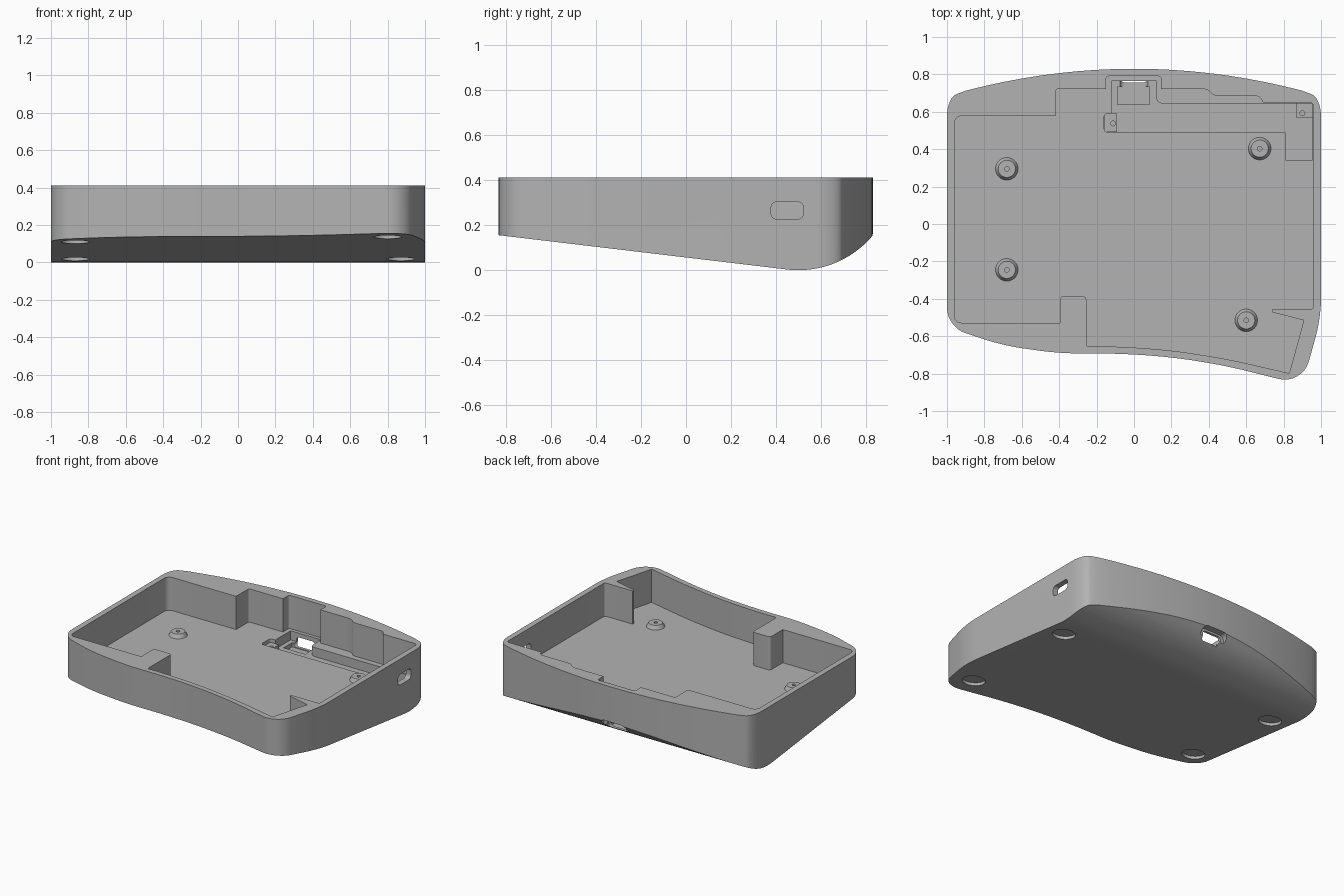
import bpy, bmesh, math
from mathutils import Vector, Matrix

cube = bpy.data.objects.get("Cube")
if cube:
    bpy.data.objects.remove(cube, do_unlink=True)

grey = bpy.data.materials.new("case_grey")
grey.use_nodes = True
grey.diffuse_color = (0.45, 0.45, 0.45, 1)
grey.node_tree.nodes["Principled BSDF"].inputs["Base Color"].default_value = (0.45, 0.45, 0.45, 1)


def rounded(points, steps=6):
    """Round the corners of a polygon; each point is (x, y, tangent length)."""
    out = []
    n = len(points)
    for i, (x, y, *r) in enumerate(points):
        p = Vector((x, y))
        if not r:
            out.append(p)
            continue
        a = Vector(points[i - 1][:2]) - p
        b = Vector(points[(i + 1) % n][:2]) - p
        a = a.normalized() * min(r[0], a.length * 0.48)
        b = b.normalized() * min(r[0], b.length * 0.48)
        for k in range(steps + 1):
            t = k / steps
            u = 1 - t
            wa = u ** 3 + 3 * u * u * t * 0.45
            wb = t ** 3 + 3 * t * t * u * 0.45
            out.append(p + a * wa + b * wb)
    return out


def make(name, bm):
    bmesh.ops.recalc_face_normals(bm, faces=bm.faces)
    mesh = bpy.data.meshes.new(name)
    bm.to_mesh(mesh)
    bm.free()
    obj = bpy.data.objects.new(name, mesh)
    bpy.context.collection.objects.link(obj)
    mesh.materials.append(grey)
    return obj


def prism(name, outline, low, high, axis="z"):
    """Extrude an outline along an axis; x uses (y, z) points, y uses (x, z)."""
    place = {"z": lambda p: (p[0], p[1], low),
             "x": lambda p: (low, p[0], p[1]),
             "y": lambda p: (p[0], low, p[1])}[axis]
    bm = bmesh.new()
    face = bm.faces.new([bm.verts.new(place(p)) for p in outline])
    new = bmesh.ops.extrude_face_region(bm, geom=[face])["geom"]
    shift = Vector([high - low if c == axis else 0 for c in "xyz"])
    bmesh.ops.translate(bm, vec=shift, verts=[v for v in new if isinstance(v, bmesh.types.BMVert)])
    return make(name, bm)


def cone(name, centre, r1, r2, depth, tilt=0.0, sides=40):
    bm = bmesh.new()
    matrix = Matrix.Translation(centre) @ Matrix.Rotation(tilt, 4, "X")
    bmesh.ops.create_cone(bm, cap_ends=True, segments=sides, radius1=r1, radius2=r2,
                          depth=depth, matrix=matrix)
    return make(name, bm)


def box(x0, x1, y0, y1, r=0.0):
    pts = [(x0, y0), (x1, y0), (x1, y1), (x0, y1)]
    return rounded([p + (r,) for p in pts]) if r else pts


def boolean(obj, tool, operation="DIFFERENCE"):
    mod = obj.modifiers.new("cut", "BOOLEAN")
    mod.operation = operation
    mod.solver = "EXACT"
    mod.object = tool
    bpy.context.view_layer.objects.active = obj
    bpy.ops.object.modifier_apply(modifier=mod.name)
    bpy.data.objects.remove(tool, do_unlink=True)


def smooth(obj):
    bpy.ops.object.select_all(action="DESELECT")
    obj.select_set(True)
    bpy.context.view_layer.objects.active = obj
    bpy.ops.object.shade_smooth_by_angle(angle=math.radians(30))


TOP, FLOOR, POCKET = 0.412, 0.175, 0.11
SLOPE = 0.1187

# Outer shell: bowed back edge, straight sides, wavy front edge
back = [(x / 10, 0.83 - 0.145 * (x / 10) ** 2) for x in range(9, -10, -1)]
front = [(-1, -0.55, 0.1), (-0.7, -0.65, 0.1), (-0.4, -0.692, 0.1), (-0.1, -0.692, 0.1),
         (0.2, -0.71, 0.14), (0.5, -0.76, 0.1), (0.9, -0.86, 0.13), (1, -0.5, 0.1)]
outline = rounded([(1, 0.675, 0.1)] + back + [(-1, 0.675, 0.1)] + front, 8)
case = prism("case_body", outline, -0.2, TOP)

# Side profile: sloping underside that curves up at the back
arc = [0.45 + 0.025 * i for i in range(19)]
under = [(-1, 0.155 - SLOPE * 0.17 * -1)] + [(y, 0.43 - math.sqrt(0.185 - (y - 0.5) ** 2)) for y in arc]
profile = prism("profile_tool", under + [(1, 0.28), (1, 0.6), (-1, 0.6)], -1.2, 1.2, "x")
boolean(case, profile, "INTERSECT")

# Main cavity with corner blocks and stepped back wall
cavity = rounded([
    (-0.96, -0.528, 0.035), (-0.395, -0.528), (-0.395, -0.385, 0.02), (-0.255, -0.385, 0.02),
    (-0.255, -0.655, 0.012), (-0.08, -0.655, 0.08), (0.2, -0.675, 0.1), (0.5, -0.722, 0.1),
    (0.83, -0.798), (0.908, -0.515), (0.74, -0.472), (0.74, -0.455),
    (0.96, -0.455, 0.015), (0.96, 0.65, 0.02), (0.69, 0.65), (0.67, 0.685, 0.02),
    (0.425, 0.685, 0.02), (0.395, 0.722, 0.025), (0.145, 0.722), (0.145, 0.79, 0.015),
    (-0.15, 0.79, 0.015), (-0.15, 0.722), (-0.42, 0.722, 0.015), (-0.42, 0.578),
    (-0.96, 0.578, 0.04)])
boolean(case, prism("cavity_tool", cavity, FLOOR, 0.7))

# Circuit board pocket sunk in the floor, with a deeper connector seat
pocket = rounded([
    (-0.16, 0.49, 0.02), (0.81, 0.49), (0.81, 0.343), (0.955, 0.343), (0.955, 0.645),
    (0.12, 0.645, 0.03), (0.12, 0.765), (-0.12, 0.765), (-0.12, 0.592), (-0.16, 0.592, 0.02)])
boolean(case, prism("pocket_tool", pocket, POCKET, FLOOR + 0.02))
boolean(case, prism("seat_tool", box(-0.088, 0.082, 0.64, 0.735), 0.08, FLOOR))

# Rear connector opening with a shallow outer recess, and the side port
boolean(case, prism("rear_port_tool", box(-0.075, 0.075, 0.085, 0.145, 0.025), 0.7, 1, "y"))
boolean(case, prism("rear_recess_tool", box(-0.1, 0.1, 0.07, 0.16, 0.035), 0.782, 1, "y"))
boolean(case, prism("side_port_tool", box(0.378, 0.522, 0.227, 0.303, 0.025), 0.9, 1.2, "x"))

# Round foot recesses in the underside
for x, y in [(-0.87, -0.44), (0.8, -0.66), (-0.87, 0.33), (0.87, 0.33)]:
    z = 0.155 - SLOPE * (y + 0.83)
    boolean(case, cone("foot_tool", (x, y, z), 0.075, 0.075, 0.04, -math.atan(SLOPE)))
smooth(case)

# Screw bosses on the floor
for i, (x, y) in enumerate([(-0.68, 0.295), (-0.68, -0.245), (0.672, 0.403), (0.6, -0.515)]):
    boss = cone(f"screw_boss_{i + 1}", (x, y, FLOOR + 0.012), 0.062, 0.046, 0.03)
    boolean(boss, cone("hole_tool", (x, y, FLOOR + 0.03), 0.012, 0.012, 0.05, sides=20))
    smooth(boss)

# Board standoffs in the pocket
for name, rect, (x, y) in [("left_standoff", (-0.158, -0.09, 0.492, 0.59), (-0.112, 0.538)),
                           ("right_standoff", (0.87, 0.955, 0.568, 0.645), (0.9, 0.592))]:
    post = prism(name, box(*rect), POCKET - 0.01, 0.15)
    boolean(post, cone("hole_tool", (x, y, 0.15), 0.013, 0.013, 0.06, sides=20))
    smooth(post)
